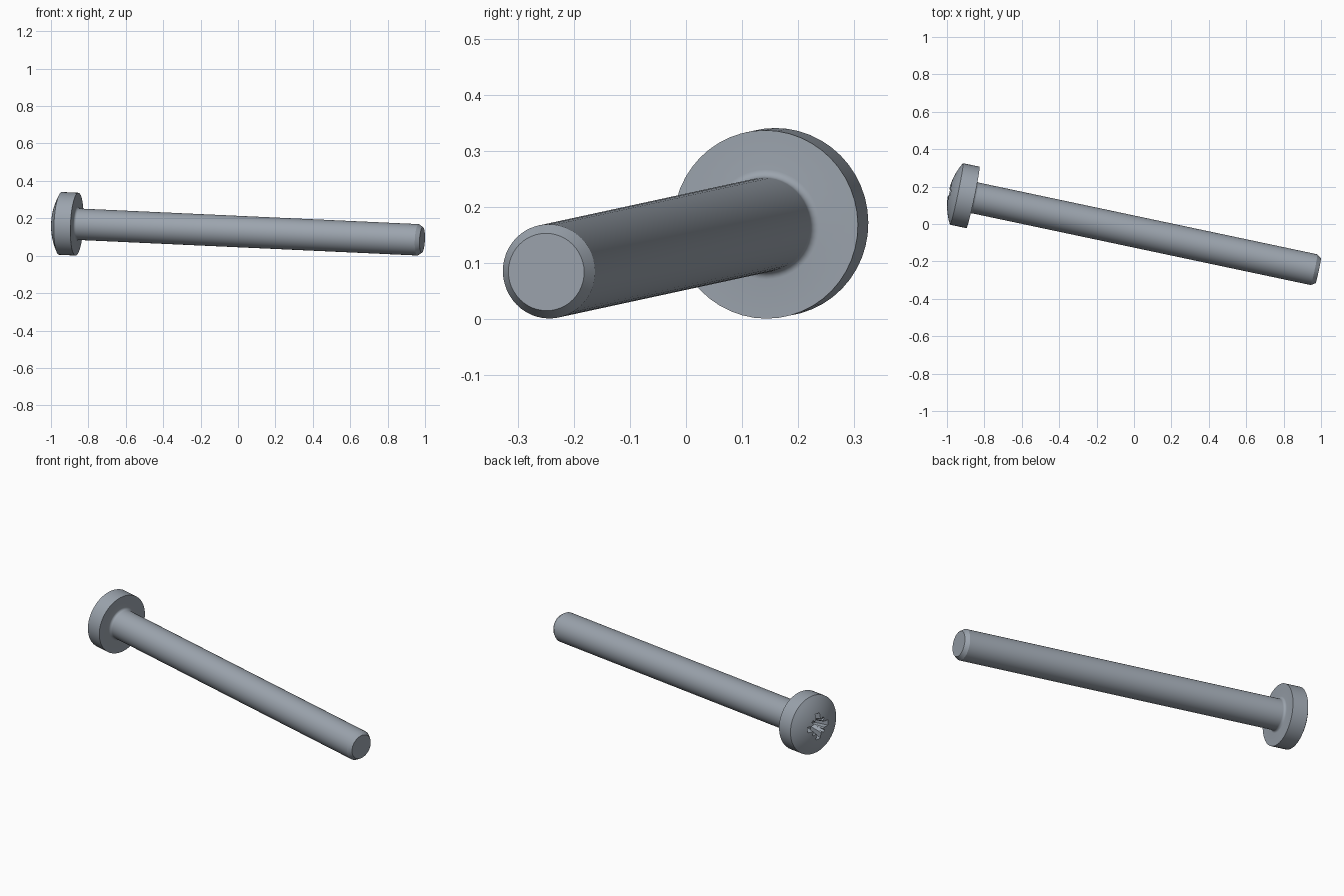
import bpy, bmesh, math
from mathutils import Vector, Matrix

cube = bpy.data.objects.get("Cube")
if cube:
    bpy.data.objects.remove(cube, do_unlink=True)

# Material
steel = bpy.data.materials.new("blue_grey_steel")
steel.use_nodes = True
COLOUR = (0.33, 0.37, 0.42, 1)
steel.diffuse_color = COLOUR
steel.node_tree.nodes["Principled BSDF"].inputs["Base Color"].default_value = COLOUR

# Main dimensions, measured along the screw axis from the underside of the head
HEAD_R, RIM_H, HEAD_H = 0.168, 0.09, 0.134
SHAFT_R, TIP_R, CHAMFER, FILLET = 0.084, 0.069, 0.023, 0.014
UNDERSIDE = Vector((-0.861, 0.142, 0.1687))
TIP = Vector((0.985, -0.249, 0.084))
LENGTH = (UNDERSIDE - TIP).length

# Placement: local z runs from the tip to the head
axis_z = (UNDERSIDE - TIP).normalized()
axis_x = Vector((0, 0, 1)).cross(axis_z).normalized()
axis_y = axis_z.cross(axis_x)
PLACE = Matrix.Translation(UNDERSIDE) @ Matrix((axis_x, axis_y, axis_z)).transposed().to_4x4()


def add_object(name, bm):
    bmesh.ops.recalc_face_normals(bm, faces=bm.faces)
    mesh = bpy.data.meshes.new(name)
    bm.to_mesh(mesh)
    bm.free()
    mesh.materials.append(steel)
    obj = bpy.data.objects.new(name, mesh)
    bpy.context.collection.objects.link(obj)
    obj.matrix_world = PLACE
    return obj


def lathe(name, profile, sides=48):
    """Turn (radius, height) points around local z, closed at both ends."""
    bm = bmesh.new()
    rings = []
    for r, z in profile:
        angles = [2 * math.pi * i / sides for i in range(sides)]
        rings.append([bm.verts.new((r * math.cos(a), r * math.sin(a), z)) for a in angles])
    for low, high in zip(rings, rings[1:]):
        for i in range(sides):
            j = (i + 1) % sides
            bm.faces.new((low[i], low[j], high[j], high[i]))
    bm.faces.new(rings[0])
    bm.faces.new(rings[-1])
    return add_object(name, bm)


# Profile: chamfered tip, shaft, fillet, flat underside, rim, domed top
profile = [(TIP_R, -LENGTH), (SHAFT_R, CHAMFER - LENGTH)]
for i in range(7):
    a = math.pi / 2 * i / 6
    profile.append((SHAFT_R + FILLET * (1 - math.cos(a)), FILLET * (math.sin(a) - 1)))
profile += [(HEAD_R, 0), (HEAD_R, RIM_H)]
dome_h = HEAD_H - RIM_H
dome_r = (HEAD_R ** 2 + dome_h ** 2) / (2 * dome_h)
for i in range(1, 9):
    a = math.asin(HEAD_R / dome_r) * (1 - i / 8.2)
    profile.append((dome_r * math.sin(a), HEAD_H - dome_r * (1 - math.cos(a))))
screw = lathe("screw", profile)


def wing(name, angle, reach, width, depth):
    """Tapered bar across the head, narrower at the bottom."""
    bm = bmesh.new()
    bmesh.ops.create_cube(bm, size=2)
    for v in bm.verts:
        top = v.co.z > 0
        v.co.x *= reach if top else reach * 0.55
        v.co.y *= width if top else width * 0.7
        v.co.z = HEAD_H + 0.01 if top else HEAD_H - depth
    bmesh.ops.rotate(bm, verts=bm.verts, matrix=Matrix.Rotation(angle, 3, "Z"))
    return add_object(name, bm)


# Drive recess: four deep wings, four slim notches and a conical centre
cutters = [lathe("recess_core", [(0.026, HEAD_H - 0.085), (0.046, HEAD_H + 0.01)], 16)]
for k in range(2):
    turn = math.pi / 2 * k
    cutters.append(wing("recess_wing", turn, 0.082, 0.017, 0.08))
    cutters.append(wing("recess_notch", turn + math.pi / 4, 0.066, 0.008, 0.04))

bpy.context.view_layer.objects.active = screw
for cutter in cutters:
    cutter.hide_render = True
    mod = screw.modifiers.new("recess", "BOOLEAN")
    mod.operation = "DIFFERENCE"
    mod.solver = "EXACT"
    mod.object = cutter
    bpy.ops.object.modifier_apply(modifier=mod.name)
    bpy.data.objects.remove(cutter, do_unlink=True)

# Smooth round surfaces, crisp edges
bpy.ops.object.select_all(action="DESELECT")
screw.select_set(True)
bpy.ops.object.shade_smooth_by_angle(angle=math.radians(25))
